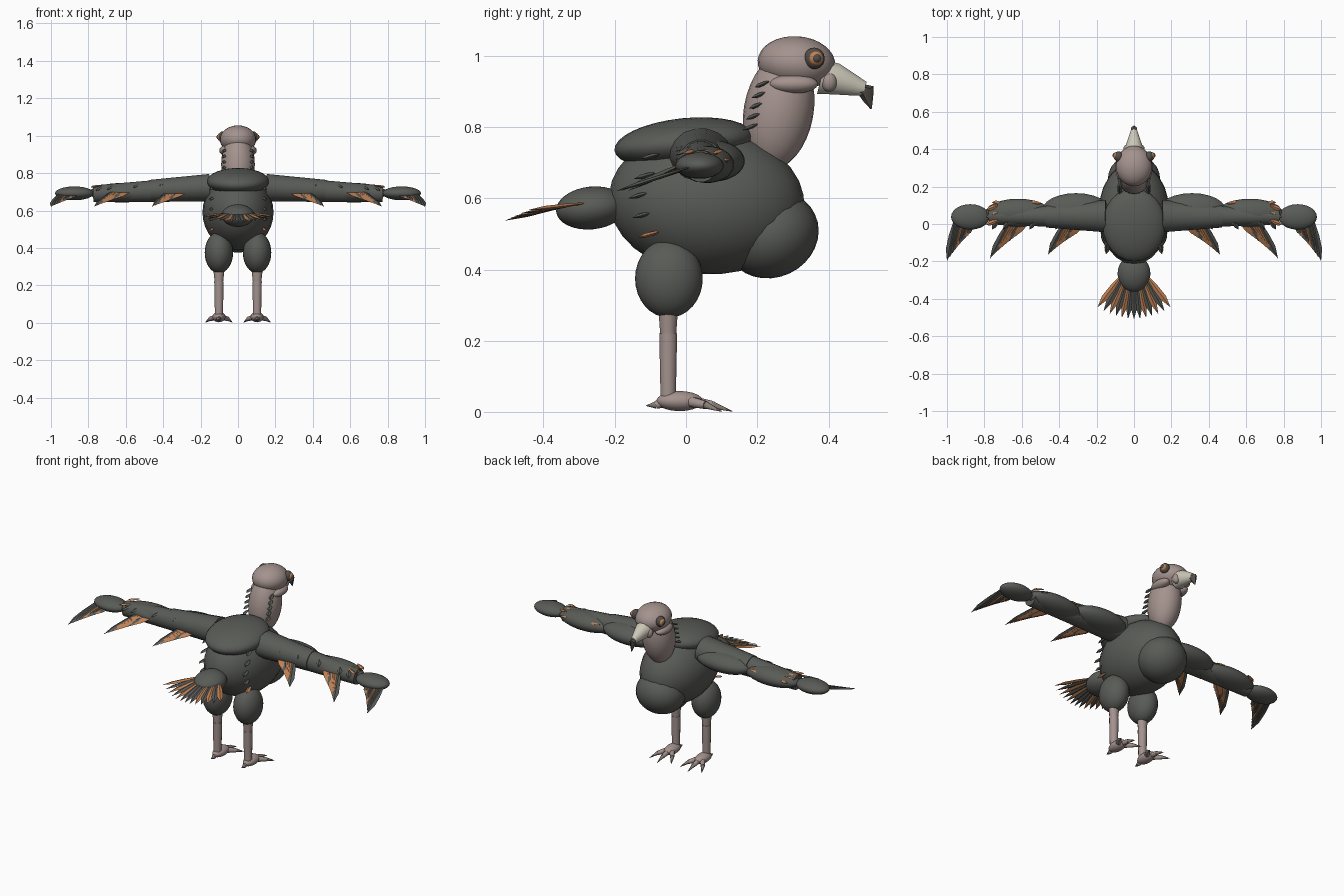
import bpy, bmesh, math
from mathutils import Vector

cube = bpy.data.objects.get("Cube")
if cube:
    bpy.data.objects.remove(cube, do_unlink=True)


def material(name, r, g, b):
    m = bpy.data.materials.new(name)
    m.use_nodes = True
    m.diffuse_color = (r, g, b, 1)
    m.node_tree.nodes["Principled BSDF"].inputs["Base Color"].default_value = (r, g, b, 1)
    return m


PLUMAGE = material("dark plumage", 0.1, 0.105, 0.095)
RUST = material("rust feather", 0.52, 0.22, 0.09)
SKIN = material("bare skin", 0.37, 0.29, 0.27)
CREAM = material("cream beak", 0.6, 0.57, 0.48)
HORN = material("dark horn", 0.085, 0.075, 0.065)
CLAW = material("claw grey", 0.24, 0.21, 0.18)


def finish(bm, name, mats, angle=40):
    bmesh.ops.recalc_face_normals(bm, faces=bm.faces)
    mesh = bpy.data.meshes.new(name)
    bm.to_mesh(mesh)
    bm.free()
    for m in mats:
        mesh.materials.append(m)
    ob = bpy.data.objects.new(name, mesh)
    bpy.context.collection.objects.link(ob)
    bpy.ops.object.select_all(action="DESELECT")
    ob.select_set(True)
    bpy.context.view_layer.objects.active = ob
    bpy.ops.object.shade_smooth_by_angle(angle=math.radians(angle))
    return ob


def ellipsoid(name, centre, radii, mat, tilt=0):
    bm = bmesh.new()
    bmesh.ops.create_uvsphere(bm, u_segments=24, v_segments=16, radius=1)
    ob = finish(bm, name, [mat])
    ob.location, ob.scale = centre, radii
    ob.rotation_euler.x = math.radians(tilt)
    return ob


def loft(name, sections, mat, sides=16):
    """Tube through (point, radius across, radius upward) sections."""
    bm = bmesh.new()
    axis = (Vector(sections[-1][0]) - Vector(sections[0][0])).normalized()
    up = Vector((0, 1, 0)) if abs(axis.z) > 0.8 else Vector((0, 0, 1))
    across = axis.cross(up).normalized()
    up = across.cross(axis)
    rings = []
    for p, a, b in sections:
        ring = []
        for i in range(sides):
            t = math.tau * (i + 0.5) / sides
            ring.append(bm.verts.new(Vector(p) + across * a * math.cos(t) + up * b * math.sin(t)))
        rings.append(ring)
    for r, q in zip(rings, rings[1:]):
        for i in range(sides):
            j = (i + 1) % sides
            bm.faces.new((r[i], r[j], q[j], q[i]))
    bm.faces.new(rings[0])
    bm.faces.new(rings[-1])
    return finish(bm, name, [mat], 50)


def feather(bm, base, tip, width, slot, thick=0.006):
    """Flat pointed blade with a diamond section."""
    base, tip = Vector(base), Vector(tip)
    d = tip - base
    side = d.cross(Vector((0, 0, 1))).normalized() * width / 2
    up = side.cross(d).normalized() * thick
    rings = []
    for t, k in ((0.0, 0.35), (0.35, 0.9), (0.7, 1.0)):
        c = base + d * t
        rings.append([bm.verts.new(c + v * k) for v in (side, up, -side, -up)])
    end = bm.verts.new(tip)
    faces = [bm.faces.new(rings[0])]
    for i in range(4):
        j = (i + 1) % 4
        for r, q in zip(rings, rings[1:]):
            faces.append(bm.faces.new((r[i], r[j], q[j], q[i])))
        faces.append(bm.faces.new((rings[-1][i], rings[-1][j], end)))
    for f in faces:
        f.material_index = slot


def feather_set(name, blades, width):
    bm = bmesh.new()
    for base, tip, slot in blades:
        feather(bm, base, tip, width, slot)
    finish(bm, name, [PLUMAGE, RUST], 20)


# Torso
ellipsoid("body", (0, 0.058, 0.59), (0.19, 0.275, 0.203), PLUMAGE, -4)
ellipsoid("chest", (0, 0.24, 0.498), (0.14, 0.135, 0.12), PLUMAGE, 25)
ellipsoid("back_mantle", (0, -0.005, 0.755), (0.168, 0.197, 0.07), PLUMAGE, 6)
ellipsoid("tail_base", (0, -0.265, 0.573), (0.088, 0.1, 0.06), PLUMAGE, 6)

# Tail fan
blades = []
for i in range(13):
    k = (i - 6) / 6
    base = (0.07 * k, -0.3 + 0.02 * k * k, 0.592 - 0.005 * abs(k))
    tip = (0.195 * k, -0.51 + 0.065 * k * k, 0.537 + 0.03 * k * k)
    blades.append((base, tip, 1 if i % 2 == 0 and i != 6 else 0))
feather_set("tail_feathers", blades, 0.034)

# Neck and head
ellipsoid("neck", (0, 0.26, 0.845), (0.09, 0.098, 0.165), SKIN, -10)
ellipsoid("head", (0, 0.31, 0.98), (0.097, 0.109, 0.075), SKIN, -4)
loft("beak", [((0, 0.38, 0.94), 0.052, 0.05), ((0, 0.42, 0.935), 0.045, 0.046),
              ((0, 0.47, 0.918), 0.028, 0.031), ((0, 0.502, 0.908), 0.017, 0.02)], CREAM, 12)
loft("beak_hook", [((0, 0.485, 0.908), 0.02, 0.022), ((0, 0.506, 0.902), 0.018, 0.024),
                   ((0, 0.512, 0.88), 0.011, 0.016), ((0, 0.52, 0.851), 0.002, 0.002)], HORN, 6)

for s, side in ((1, "left"), (-1, "right")):
    # Face
    ellipsoid(side + "_cheek", (s * 0.065, 0.302, 0.921), (0.035, 0.068, 0.027), SKIN)
    ellipsoid(side + "_beak_corner", (s * 0.035, 0.402, 0.927), (0.022, 0.022, 0.028), SKIN)
    ellipsoid(side + "_eye_socket", (s * 0.082, 0.36, 0.993), (0.024, 0.029, 0.03), HORN)
    ellipsoid(side + "_iris", (s * 0.094, 0.364, 0.993), (0.017, 0.021, 0.021), RUST)
    ellipsoid(side + "_pupil", (s * 0.103, 0.367, 0.993), (0.012, 0.013, 0.013), HORN)

    # Small quills on the neck and flank
    quills = []
    for i in range(5):
        z = 0.8 + 0.03 * i
        y = 0.2 + 0.008 * i
        quills.append(((s * 0.07, y, z + 0.008), (s * 0.08, y - 0.04, z - 0.008), 0))
    for i in range(5):
        z = 0.5 + 0.055 * i
        y = -0.12 + 0.3 * abs(z - 0.6)
        quills.append(((s * 0.135, y + 0.02, z + 0.008), (s * 0.15, y - 0.045, z - 0.01), int(i == 0)))
    feather_set(side + "_quills", quills, 0.024)

    # Wing arm
    loft(side + "_upper_arm", [((s * 0.15, 0.042, 0.722), 0.088, 0.075),
                               ((s * 0.47, 0.042, 0.705), 0.062, 0.06)], PLUMAGE)
    loft(side + "_forearm", [((s * 0.44, 0.042, 0.704), 0.058, 0.06),
                             ((s * 0.775, 0.042, 0.69), 0.045, 0.045)], PLUMAGE)
    ellipsoid(side + "_shoulder_plumage", (s * 0.31, 0.075, 0.705), (0.18, 0.09, 0.058), PLUMAGE)
    ellipsoid(side + "_forearm_plumage", (s * 0.62, 0.06, 0.695), (0.175, 0.075, 0.052), PLUMAGE)
    ellipsoid(side + "_wing_hand", (s * 0.875, 0.038, 0.692), (0.103, 0.068, 0.037), PLUMAGE)

    # Flight feathers
    for label, x, shift, reach, rusty in (("inner", 0.27, 0.07, -0.165, 1),
                                          ("outer", 0.57, 0.08, -0.185, 1),
                                          ("tip", 0.86, 0.04, -0.198, 0)):
        blades = []
        for i in range(8):
            t = i / 7
            drop = 0.018 if label == "tip" else 0
            base = (s * (x + 0.1 * t), 0.01, 0.705 - drop)
            tip = (s * (x + shift + (0.12 if rusty else 0.1) * t),
                   -0.06 + (reach + 0.06) * t, 0.665 - 0.045 * t)
            slot = int(i % 4 != 3) if rusty else int(i in (1, 4))
            blades.append((base, tip, slot))
        feather_set(side + "_" + label + "_flight_feathers", blades, 0.036)

    # Covert feathers along the leading edge
    coverts = []
    for i, x in enumerate((0.24, 0.36, 0.5, 0.64, 0.7)):
        coverts.append(((s * x, 0.11, 0.752 - 0.06 * x), (s * (x + 0.06), 0.115, 0.748 - 0.06 * x), int(i != 1)))
        coverts.append(((s * (x + 0.02), 0.03, 0.79 - 0.08 * x), (s * (x + 0.06), -0.03, 0.76 - 0.08 * x), 0))
    for i in range(3):
        coverts.append(((s * 0.73, 0.02 + 0.04 * i, 0.735), (s * 0.79, -0.005 + 0.04 * i, 0.725), 1))
    feather_set(side + "_coverts", coverts, 0.024)

    # Leg
    x = s * 0.102
    ellipsoid(side + "_thigh", (x, -0.048, 0.375), (0.076, 0.095, 0.11), PLUMAGE)
    loft(side + "_knee", [((x, -0.05, 0.31), 0.034, 0.03), ((x, -0.05, 0.215), 0.023, 0.023)], SKIN, 12)
    loft(side + "_shank", [((x, -0.05, 0.22), 0.026, 0.026), ((x, -0.05, 0.03), 0.022, 0.022)], SKIN, 12)
    ellipsoid(side + "_foot", (x, -0.018, 0.031), (0.035, 0.065, 0.028), SKIN)

    # Toes and claws
    for label, dx, y0, y1, y2 in (("inner", -0.04, 0.01, 0.055, 0.1), ("middle", 0, 0.02, 0.075, 0.13),
                                  ("outer", 0.04, 0.01, 0.055, 0.1), ("hind", 0, -0.05, -0.085, -0.112)):
        start = (x + s * dx * 0.4, y0, 0.03)
        knuckle = (x + s * dx * 1.2, y1, 0.02)
        end = (x + s * dx * 1.8, y2, 0.018 if label == "hind" else 0.002)
        name = side + "_" + label
        loft(name + "_toe", [(start, 0.016, 0.016), (knuckle, 0.012, 0.012)], SKIN, 8)
        loft(name + "_claw", [(knuckle, 0.011, 0.011), (end, 0.001, 0.001)], CLAW, 8)
